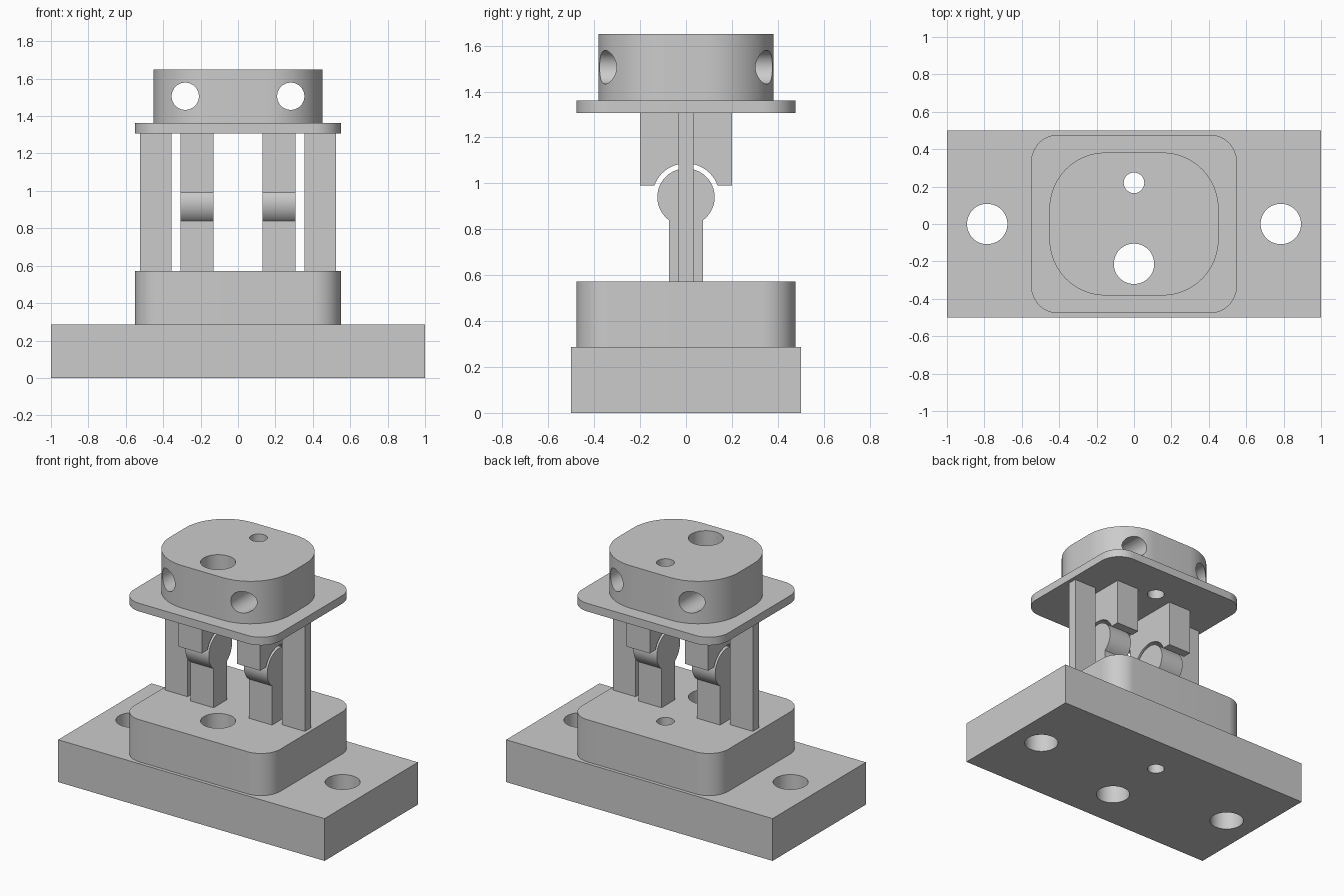
import bpy, bmesh
from math import sin, cos, pi, asin, acos, radians
from mathutils import Vector

cube = bpy.data.objects.get("Cube")
if cube:
    bpy.data.objects.remove(cube, do_unlink=True)

grey = bpy.data.materials.new("plain grey")
grey.use_nodes = True
grey.diffuse_color = (0.6, 0.6, 0.6, 1)
grey.node_tree.nodes["Principled BSDF"].inputs["Base Color"].default_value = (0.6, 0.6, 0.6, 1)


def prism(name, points, start, end, axis="Z"):
    """Extrude a flat outline along an axis: Z takes (x, y), Y takes (x, z), X takes (y, z)."""
    place = {"Z": lambda a, b: (a, b, start),
             "Y": lambda a, b: (a, start, b),
             "X": lambda a, b: (start, a, b)}[axis]
    step = Vector([float(axis == k) for k in "XYZ"]) * (end - start)
    bm = bmesh.new()
    base = bm.faces.new([bm.verts.new(place(a, b)) for a, b in points])
    top = bmesh.ops.extrude_face_region(bm, geom=[base], use_keep_orig=True)["geom"]
    bmesh.ops.translate(bm, vec=step, verts=[g for g in top if isinstance(g, bmesh.types.BMVert)])
    bmesh.ops.recalc_face_normals(bm, faces=bm.faces)
    mesh = bpy.data.meshes.new(name)
    bm.to_mesh(mesh)
    bm.free()
    mesh.materials.append(grey)
    obj = bpy.data.objects.new(name, mesh)
    bpy.context.collection.objects.link(obj)
    return obj


def arc(cx, cy, r, a0, a1, n):
    return [(cx + r * cos(a0 + (a1 - a0) * i / n), cy + r * sin(a0 + (a1 - a0) * i / n))
            for i in range(n + 1)]


def circle(cx, cy, r):
    return arc(cx, cy, r, 0, 2 * pi, 48)[:-1]


def rounded(hx, hy, r):
    points = []
    for k, (sx, sy) in enumerate([(1, 1), (-1, 1), (-1, -1), (1, -1)]):
        points += arc(sx * (hx - r), sy * (hy - r), r, k * pi / 2, (k + 1) * pi / 2, 16)
    return points


def rect(hx, low, high):
    return [(-hx, low), (hx, low), (hx, high), (-hx, high)]


def activate(obj):
    bpy.ops.object.select_all(action="DESELECT")
    obj.select_set(True)
    bpy.context.view_layer.objects.active = obj


def drill(obj, holes, start, end, axis="Z"):
    for hole in holes:
        cutter = prism("hole_cutter", circle(*hole), start, end, axis)
        cutter.hide_render = True
        mod = obj.modifiers.new("hole", "BOOLEAN")
        mod.object, mod.operation, mod.solver = cutter, "DIFFERENCE", "EXACT"
        activate(obj)
        bpy.ops.object.modifier_apply(modifier=mod.name)
        bpy.data.objects.remove(cutter, do_unlink=True)


def smooth(obj):
    activate(obj)
    bpy.ops.object.shade_smooth_by_angle(angle=radians(30))


FOOT, DECK, PLATE, HEAD, TOP = 0.287, 0.573, 1.307, 1.362, 1.65
centre_holes = [(0, 0.22, 0.055), (0, -0.213, 0.108)]

# Stacked body parts, drilled vertically
base = prism("base_slab", rect(1, -0.5, 0.5), 0, FOOT)
pedestal = prism("pedestal", rounded(0.55, 0.477, 0.145), FOOT, DECK)
flange = prism("flange_plate", rounded(0.55, 0.477, 0.145), PLATE, HEAD)
head = prism("head_block", rounded(0.452, 0.382, 0.3), HEAD, TOP)
for part in (base, pedestal, flange, head):
    drill(part, centre_holes, -0.2, 2)
drill(base, [(-0.785, 0, 0.108), (0.785, 0, 0.108)], -0.2, 0.5)

# Cross holes through the head, front to back
drill(head, [(-0.282, 1.506, 0.073), (0.282, 1.506, 0.073)], -0.7, 0.7, "Y")
for part in (base, pedestal, flange, head):
    smooth(part)

# Knuckle outlines in side view: round ball on a neck, and a socket over it
PIVOT, BALL, SOCKET, NECK, LIP = 0.94, 0.125, 0.147, 0.073, 0.99
a = acos(NECK / BALL)
ball_outline = [(-NECK, DECK), (NECK, DECK)] + arc(0, PIVOT, BALL, -a, pi + a, 48)
b = asin((LIP - PIVOT) / SOCKET)
socket_outline = ([(0.2, LIP), (0.2, PLATE), (-0.2, PLATE), (-0.2, LIP)]
                  + arc(0, PIVOT, SOCKET, pi - b, b, 32))

# Mirrored supports
for side, s in (("left", 1), ("right", -1)):
    prism(side + "_side_strut", rect(0.033, DECK, PLATE), s * 0.355, s * 0.525, "X")
    smooth(prism(side + "_ball_arm", ball_outline, s * 0.132, s * 0.307, "X"))
    smooth(prism(side + "_socket_block", socket_outline, s * 0.132, s * 0.307, "X"))
